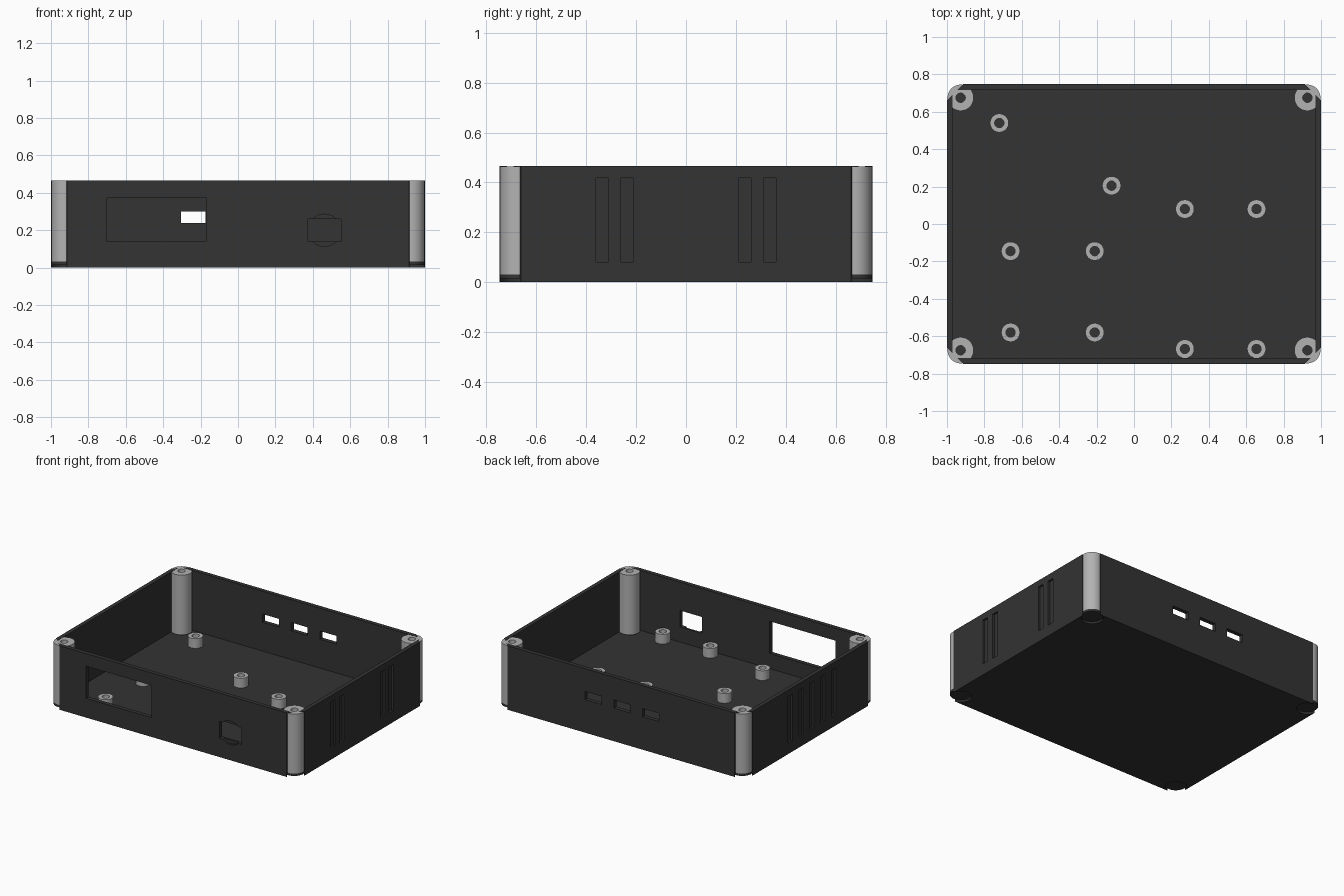
import bpy, bmesh, math
from mathutils import Matrix, Vector

if "Cube" in bpy.data.objects:
    bpy.data.objects.remove(bpy.data.objects["Cube"])

X, Y, H = 1.0, 0.7475, 0.466      # outer half sizes and height
WALL, FLOOR, CUT = 0.03, 0.03, 0.085
PX, PY = 0.927, 0.675             # corner post centres


def material(name, v):
    m = bpy.data.materials.new(name)
    m.diffuse_color = (v, v, v, 1)
    m.use_nodes = True
    m.node_tree.nodes["Principled BSDF"].inputs["Base Color"].default_value = m.diffuse_color
    return m


DARK = material("charcoal_plastic", 0.033)
LIGHT = material("light_grey_plastic", 0.45)


def finish(name, bm, mat):
    bmesh.ops.recalc_face_normals(bm, faces=bm.faces)
    me = bpy.data.meshes.new(name)
    bm.to_mesh(me)
    bm.free()
    me.materials.append(mat)
    ob = bpy.data.objects.new(name, me)
    bpy.context.collection.objects.link(ob)
    return ob


def smooth(ob):
    bpy.ops.object.select_all(action='DESELECT')
    ob.select_set(True)
    bpy.context.view_layer.objects.active = ob
    bpy.ops.object.shade_smooth_by_angle(angle=math.radians(35))


def prism(name, outline, z0, z1, mat=DARK):
    bm = bmesh.new()
    f = bm.faces.new([bm.verts.new((x, y, z0)) for x, y in outline])
    ext = bmesh.ops.extrude_face_region(bm, geom=[f])
    top = [v for v in ext["geom"] if isinstance(v, bmesh.types.BMVert)]
    bmesh.ops.translate(bm, verts=top, vec=(0, 0, z1 - z0))
    return finish(name, bm, mat)


def block(x0, x1, y0, y1, z0, z1):
    return prism("cutter", [(x0, y0), (x1, y0), (x1, y1), (x0, y1)], z0, z1)


def cylinder(name, loc, r, h, rot=Matrix(), mat=DARK):
    bm = bmesh.new()
    bmesh.ops.create_cone(bm, cap_ends=True, segments=48, radius1=r, radius2=r,
                          depth=h, matrix=Matrix.Translation(loc) @ rot)
    return finish(name, bm, mat)


def tube(name, x, y, z0, z1, r, hole):
    # lathed ring section, open bore standing on a dark base
    bm = bmesh.new()
    prof = [(hole, z0), (r, z0), (r, z1), (hole, z1)]
    n = 48
    rings = [[bm.verts.new((x + a * math.cos(math.tau * i / n),
                            y + a * math.sin(math.tau * i / n), z))
              for a, z in prof] for i in range(n)]
    for i in range(n):
        p, q = rings[i], rings[(i + 1) % n]
        for k in range(4):
            j = (k + 1) % 4
            bm.faces.new((p[k], q[k], q[j], p[j]))
    smooth(finish(name, bm, LIGHT))


def subtract(ob, cutter):
    m = ob.modifiers.new("cut", 'BOOLEAN')
    m.operation, m.object, m.solver = 'DIFFERENCE', cutter, 'EXACT'
    bpy.context.view_layer.objects.active = ob
    bpy.ops.object.modifier_apply(modifier=m.name)
    bpy.data.objects.remove(cutter)


# Open case with bevelled corners
c = CUT
case = prism("case", [(-X + c, -Y), (X - c, -Y), (X, -Y + c), (X, Y - c),
                      (X - c, Y), (-X + c, Y), (-X, Y - c), (-X, -Y + c)], 0, H)
ix, iy = X - WALL, Y - WALL
subtract(case, block(-ix, ix, -iy, iy, FLOOR, 1))

# Front display window and socket opening with shallow round rim
subtract(case, block(-0.70, -0.172, -0.9, -0.7, 0.14, 0.375))
subtract(case, cylinder("cutter", Vector((0.462, -Y, 0.2)), 0.086, 0.03,
                        Matrix.Rotation(math.pi / 2, 4, 'X')))
subtract(case, block(0.375, 0.55, -0.9, -0.7, 0.14, 0.26))

# Three ports in the back wall
for x in (-0.24, -0.008, 0.224):
    subtract(case, block(x - 0.066, x + 0.066, 0.7, 0.9, 0.24, 0.30))

# Vertical side grooves: two pairs on the right, a row on the left
for y in (-0.335, -0.235, 0.235, 0.335):
    subtract(case, block(X - 0.015, 1.1, y - 0.025, y + 0.025, 0.082, 0.418))
for i in range(5):
    y = 0.23 - 0.125 * i
    subtract(case, block(-1.1, -X + 0.015, y - 0.025, y + 0.025, 0.082, 0.418))

# Corner screw posts on dark feet, with recesses underneath
for sx in (-1, 1):
    for sy in (-1, 1):
        x, y = sx * PX, sy * PY
        subtract(case, cylinder("cutter", Vector((x, y, 0)), 0.072, 0.03))
        smooth(cylinder("post_foot", Vector((x, y, 0.0235)), 0.07, 0.017))
        tube("corner_post", x, y, 0.032, H - 0.001, 0.07, 0.025)

# Board standoffs on the floor
for x, y in ((-0.72, 0.54), (-0.12, 0.205), (0.272, 0.08), (0.655, 0.08),
             (-0.66, -0.145), (-0.21, -0.145), (-0.66, -0.58), (-0.21, -0.58),
             (0.272, -0.668), (0.655, -0.668)):
    tube("standoff", x, y, FLOOR - 0.005, 0.10, 0.05, 0.025)
